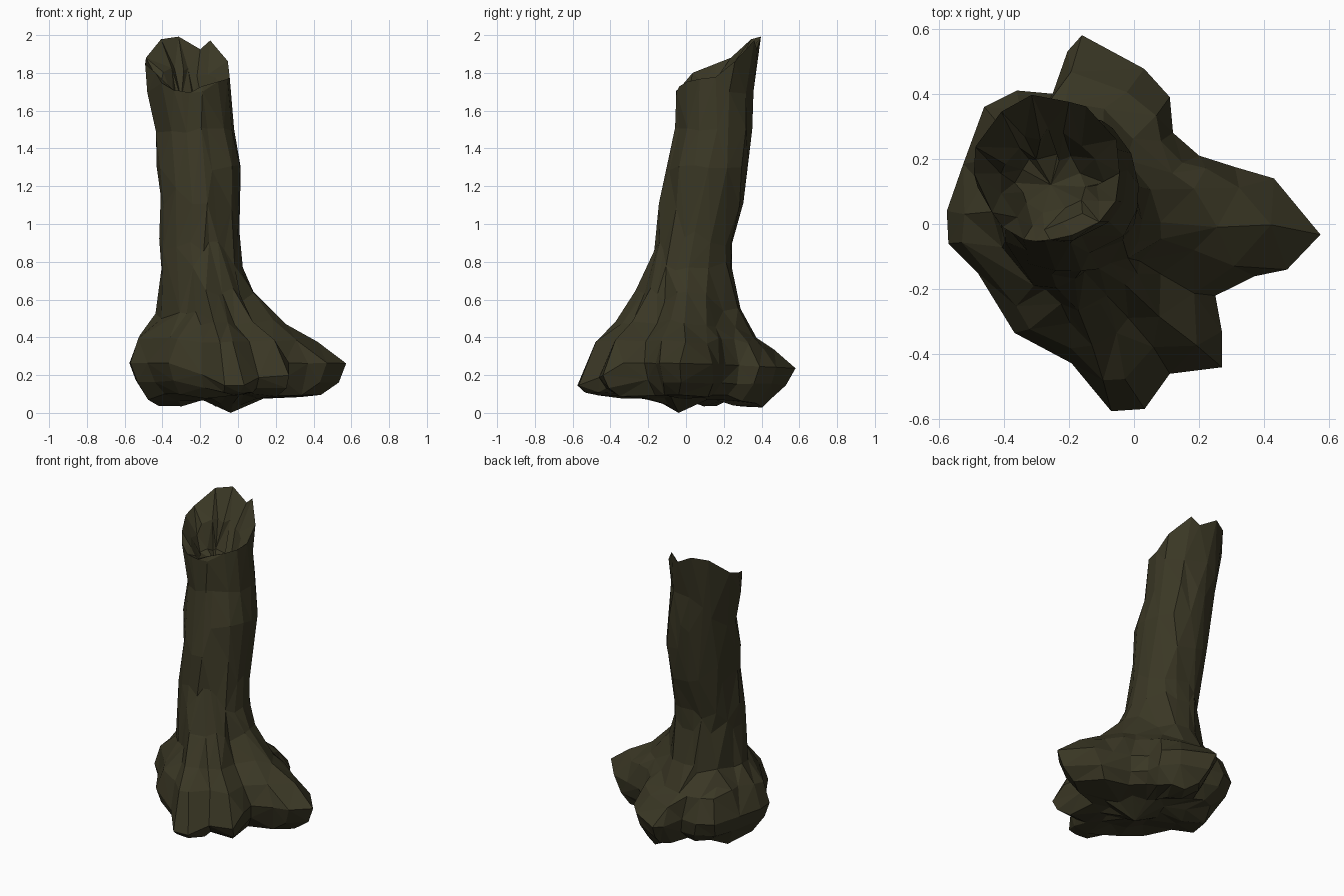
import bpy, bmesh, math, random
from mathutils import Vector

if "Cube" in bpy.data.objects:
    bpy.data.objects.remove(bpy.data.objects["Cube"])

random.seed(11)

# Plan outline of the root flare, anticlockwise from the right root tip
ROOTS = [(.57, -.04), (.53, .03), (.43, .14), (.31, .175), (.2, .21), (.12, .28), (.11, .39),
         (.04, .48), (-.05, .51), (-.16, .58), (-.21, .52), (-.25, .4), (-.36, .41),
         (-.46, .36), (-.51, .24), (-.53, .15), (-.575, .04), (-.57, -.06), (-.48, -.15),
         (-.39, -.3), (-.36, -.34), (-.26, -.39), (-.18, -.44), (-.07, -.575), (.02, -.575),
         (.08, -.51), (.11, -.46), (.27, -.44), (.27, -.33), (.25, -.22), (.37, -.16), (.47, -.14)]
# Leaning trunk sections: z, centre x, centre y, radius x, radius y
TRUNK = [(1.7, -.257, .147, .219, .203), (1.5, -.23, .147, .21, .203), (1.3, -.205, .115, .222, .218),
         (1.1, -.197, .08, .206, .22), (.9, -.2, .045, .211, .203), (.76, -.19, .02, .213, .228)]
# Broken rim: angle in degrees, height
RIM = [(0, 1.78), (25, 1.86), (50, 1.95), (62, 1.97), (72, 1.91), (82, 1.98), (115, 2.0), (140, 1.96),
       (160, 1.88), (185, 1.85), (205, 1.81), (222, 1.82), (235, 1.74), (270, 1.69), (300, 1.75), (360, 1.78)]
# Flare rings: share of the way to the outline, height on short roots, on long roots, drop at the back
FLARE = [(.12, .5, .64, .06), (.42, .45, .47, .07), (.74, .39, .38, .06)]
# Low points under the roots
FEET = [(-.37, .11), (-.04, -.04), (-.06, .33)]

N = len(ROOTS)
ANG = []
for i, (x, y) in enumerate(ROOTS):
    even = 2 * math.pi * i / N
    a = math.atan2(y - .02, x + .12)
    diff = (a - even + math.pi) % (2 * math.pi) - math.pi
    ANG.append(even + .75 * diff)


def rim_height(a):
    d = math.degrees(a) % 360
    for (a0, z0), (a1, z1) in zip(RIM, RIM[1:]):
        if a0 <= d <= a1:
            return z0 + (z1 - z0) * (d - a0) / (a1 - a0)


def section(s, a, k=1.0):
    z, cx, cy, rx, ry = s
    k *= 1 + .02 * math.cos(5 * a + 2 * z)
    return Vector((cx + rx * k * math.cos(a), cy + ry * k * math.sin(a), z))


def jitter(v, s):
    return v + Vector([random.uniform(-s, s) for _ in range(3)])


rings = []

# Hollow inside the broken top
inner, lip, rim = [], [], []
for a in ANG:
    h = rim_height(a)
    top = (h, -.265, .155 + .16 * max(0, h - 1.75), .225, .203)
    inner.append(jitter(section((1.65, -.255, .12, .23, .2), a, .45), .012))
    lip.append(jitter(section((1.69 + .45 * max(0, h - 1.7), -.26, .135, .23, .2), a, .7), .02))
    rim.append(section(top, a))
rings += [inner, lip, rim]

# Trunk
for s in TRUNK:
    rings.append([jitter(section(s, a), .008) for a in ANG])

# Root flare, widest edge and underside
base = [section(TRUNK[-1], a) for a in ANG]
edge = [Vector((x, y, .265 - .12 * min(1, max(0, (-y - .33) / .2)) - .05 * max(0, y))) for x, y in ROOTS]
for f, z_short, z_long, back in FLARE:
    ring = []
    for b, e in zip(base, edge):
        reach = (e.xy - b.xy).length
        t = min(1, max(0, (reach - .15) / .2))
        p = b.lerp(e, f)
        p.z = z_short + (z_long - z_short) * t - back * min(1, max(0, (e.y - .36) / .1)) * t
        ring.append(jitter(p, .014))
    rings.append(ring)
rings.append(edge)
for f, keep in [(.93, .45), (.78, .0), (.5, .0), (.25, .0)]:
    ring = []
    for e in edge:
        p = Vector((-.06, 0, 0)).lerp(e, f)
        low = .09 - sum(.075 * math.exp(-((p.x - x) ** 2 + (p.y - y) ** 2) / .012) for x, y in FEET)
        p.z = low + keep * (e.z - low)
        p = jitter(p, .012)
        p.z = max(.01, p.z)
        ring.append(p)
    rings.append(ring)

# Skin the rings
bm = bmesh.new()
vr = [[bm.verts.new(p) for p in r] for r in rings]
for r0, r1 in zip(vr, vr[1:]):
    for i in range(N):
        j = (i + 1) % N
        bm.faces.new((r0[i], r1[i], r1[j], r0[j]))
hollow = bm.verts.new((-.255, .12, 1.62))
foot = bm.verts.new((-.04, -.04, 0))
for i in range(N):
    j = (i + 1) % N
    bm.faces.new((hollow, vr[0][i], vr[0][j]))
    bm.faces.new((foot, vr[-1][j], vr[-1][i]))
bmesh.ops.recalc_face_normals(bm, faces=bm.faces)
bmesh.ops.triangulate(bm, faces=bm.faces)

me = bpy.data.meshes.new("broken_trunk")
bm.to_mesh(me)
bm.free()
bark = bpy.data.materials.new("dark_olive_bark")
bark.diffuse_color = (.042, .038, .018, 1)
bark.use_nodes = True
bark.node_tree.nodes["Principled BSDF"].inputs["Base Color"].default_value = bark.diffuse_color
me.materials.append(bark)
trunk = bpy.data.objects.new("broken_trunk", me)
bpy.context.collection.objects.link(trunk)

# Irregular low-poly facets
dec = trunk.modifiers.new("facets", 'DECIMATE')
dec.ratio = .5
